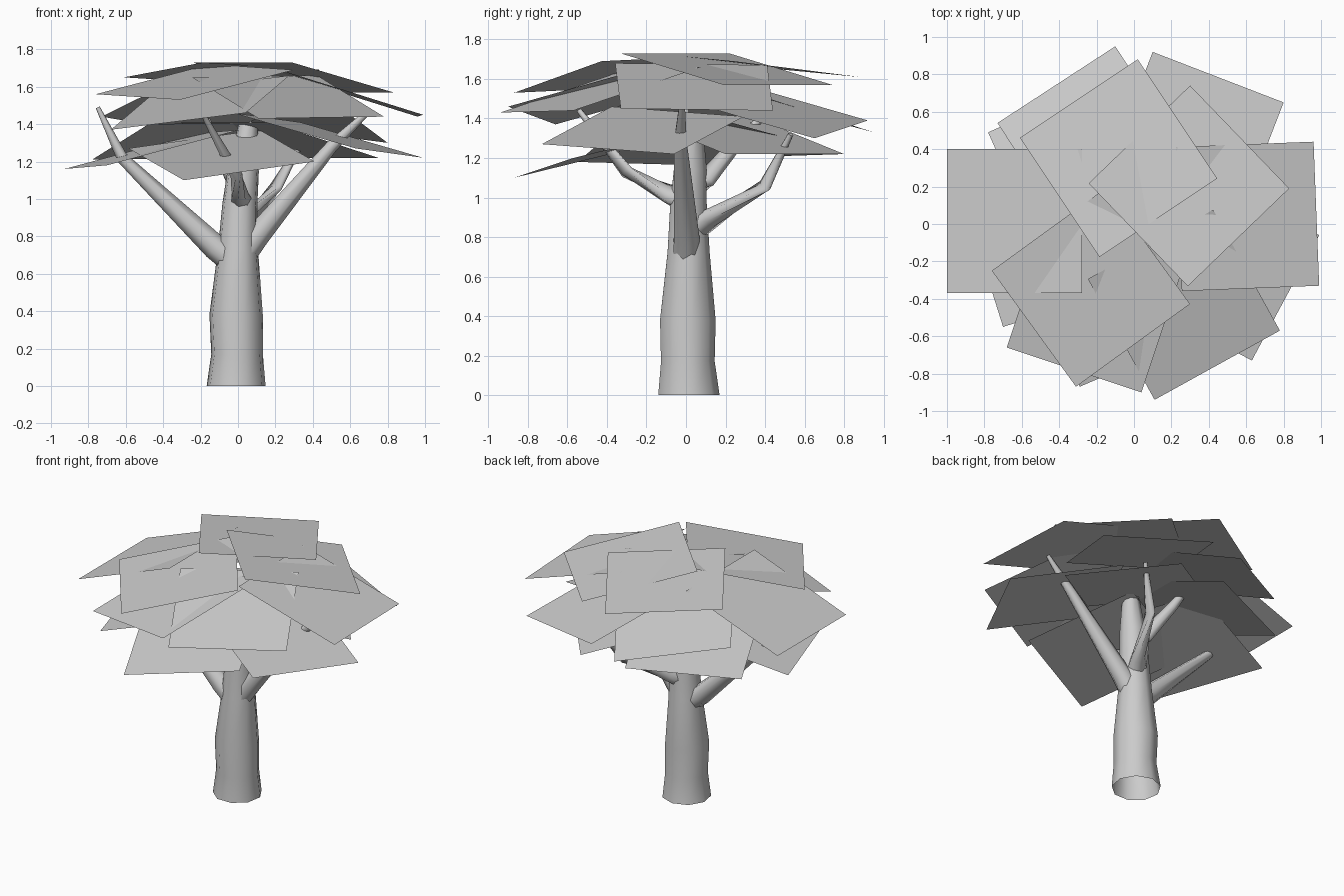
import bpy, bmesh
from math import cos, sin, tau
from mathutils import Vector

if "Cube" in bpy.data.objects:
    bpy.data.objects.remove(bpy.data.objects["Cube"])


def finish(bm, name, smooth=False):
    mesh = bpy.data.meshes.new(name)
    bm.to_mesh(mesh)
    bm.free()
    obj = bpy.data.objects.new(name, mesh)
    bpy.context.collection.objects.link(obj)
    for p in mesh.polygons:
        p.use_smooth = smooth and len(p.vertices) == 4
    return obj


def tube(name, path, sides):
    """Tapered tube through (x, y, z, radius) points, capped at the far end."""
    bm = bmesh.new()
    pts = [Vector(p[:3]) for p in path]
    rings = []
    for i, p in enumerate(path):
        d = pts[min(i + 1, len(pts) - 1)] - pts[max(i - 1, 0)]
        d.normalize()
        if i == 0 and name == "trunk":
            d = Vector((0, 0, 1))
        u = Vector((0, 1, 0)) if abs(d.y) < 0.7 else Vector((1, 0, 0))
        u = (u - d * u.dot(d)).normalized()
        v = d.cross(u)
        rings.append([bm.verts.new(pts[i] + p[3] * (u * cos(tau * k / sides) + v * sin(tau * k / sides)))
                      for k in range(sides)])
    for a, b in zip(rings, rings[1:]):
        for k in range(sides):
            n = (k + 1) % sides
            bm.faces.new((a[k], a[n], b[n], b[k]))
    bm.faces.new(rings[-1])
    return finish(bm, name, True)


def leaf_card(name, a, b, rise, side=0.77):
    """Flat square given by its outer edge, climbing towards the tree axis."""
    a, b = Vector(a), Vector(b)
    e = b - a
    inward = Vector((-e.y, e.x, 0)).normalized()
    if inward.dot(a + b) > 0:
        inward = -inward
    step = inward * (side ** 2 - rise ** 2) ** 0.5 + Vector((0, 0, rise))
    corners = [a, b, b + step, a + step]
    bm = bmesh.new()
    face = bm.faces.new([bm.verts.new(c) for c in corners])
    face.normal_update()
    if face.normal.z < 0:
        face.normal_flip()
    return finish(bm, name)


# Trunk
tube("trunk", [(-.01, .01, 0, .16), (-.005, .005, .17, .14), (-.01, .005, .38, .145),
               (0, .01, .72, .11), (.01, .01, .97, .095), (.028, .02, 1.15, .085),
               (.055, .03, 1.40, .052)], 9)

# Branches
branches = {
    "left_branch": [(-.04, 0, .68, .075), (-.12, 0, .74, .07), (-.62, 0, 1.22, .032), (-.75, 0, 1.49, .012)],
    "right_branch": [(.04, 0, .72, .072), (.10, 0, .80, .068), (.50, -.03, 1.28, .034), (.71, -.02, 1.48, .014)],
    "front_branch": [(.02, -.02, .99, .06), (.01, -.09, 1.02, .05), (-.01, -.30, 1.13, .034), (-.18, -.54, 1.44, .014)],
    "back_right_branch": [(.02, .04, .84, .065), (.06, .12, .89, .055), (.20, .40, 1.06, .034), (.35, .53, 1.32, .014)],
    "back_left_branch": [(.02, .03, 1.03, .06), (-.01, .10, 1.09, .05), (-.11, .26, 1.28, .034), (-.16, .40, 1.42, .014)],
}
for name, path in branches.items():
    tube(name, path, 7)

# Leaf cards: outer edge ends and rise towards the middle, in three tiers
cards = [
    ((.83, .19, 1.57), (.30, .74, 1.57), .16),
    ((.02, .88, 1.61), (-.61, .46, 1.65), .08),
    ((-.76, -.25, 1.56), (-.31, -.87, 1.53), .16),
    ((.96, .44, 1.44), (.99, -.33, 1.45), .23),
    ((-1, .40, 1.40), (-1, -.37, 1.40), .27),
    ((.11, -.94, 1.43), (.78, -.57, 1.44), .22),
    ((-.68, -.66, 1.37), (.04, -.90, 1.46), .20),
    ((.10, .92, 1.39), (.80, .65, 1.30), .20),
    ((-.10, .95, 1.33), (-.73, .54, 1.44), .20),
    ((.63, -.73, 1.27), (.99, -.06, 1.22), .19),
    ((-.29, -.87, 1.10), (.41, -.57, 1.20), .17),
    ((-.93, .18, 1.16), (-.70, -.55, 1.18), .19),
    ((-.78, .49, 1.21), (-.08, .80, 1.22), .19),
    ((.75, .20, 1.22), (.27, .80, 1.22), .19),
]
for i, (a, b, rise) in enumerate(cards):
    leaf_card(f"leaf_card_{i + 1}", a, b, rise)
